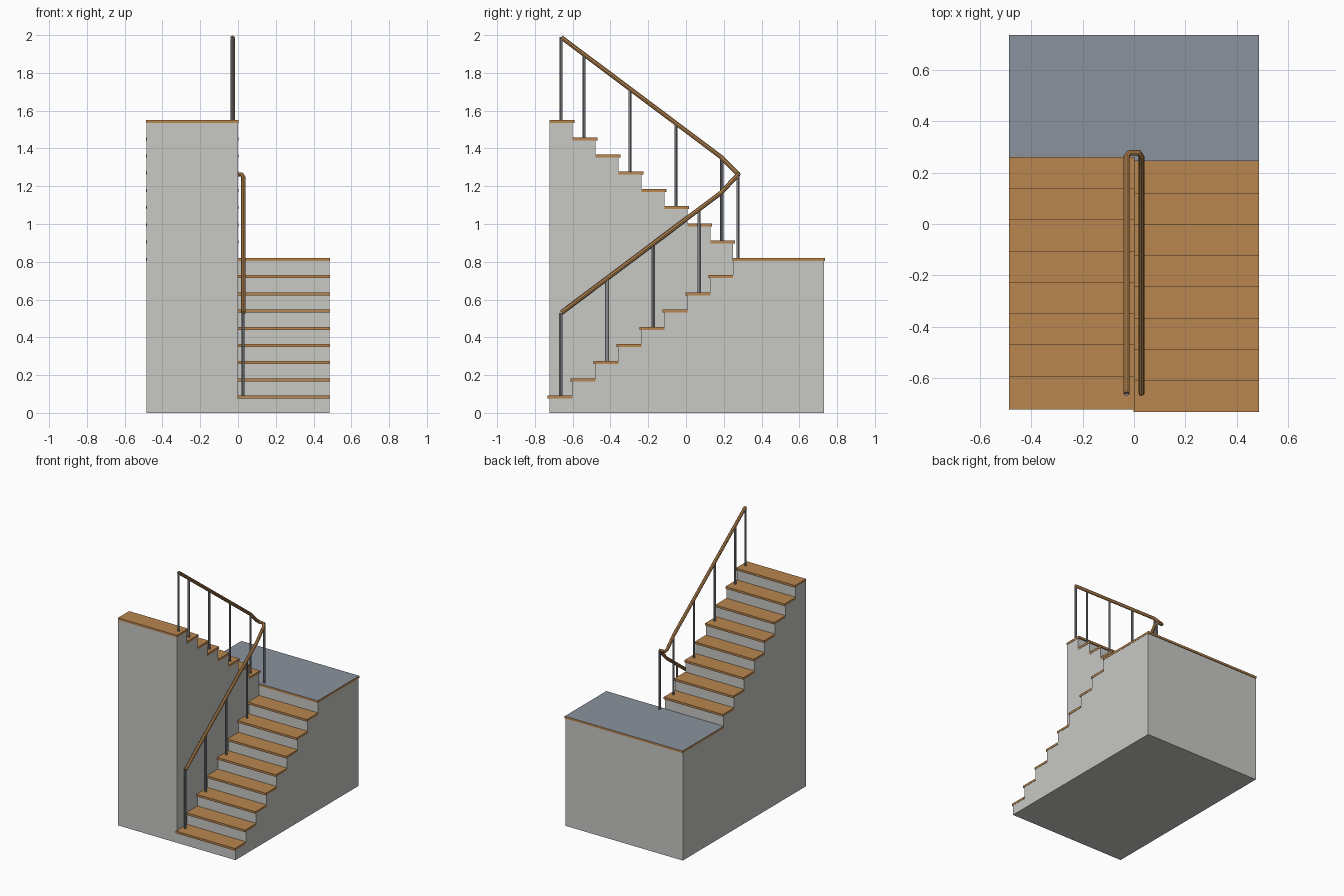
import bpy
import bmesh
from mathutils import Vector

if "Cube" in bpy.data.objects:
    bpy.data.objects.remove(bpy.data.objects["Cube"], do_unlink=True)

HALF = 0.485            # half width of the staircase
RISE, RUN, STEPS = 0.0912, 0.1215, 8
FRONT, TURN, BACK = -0.722, 0.25, 0.73
THICK, NOSE = 0.016, 0.01
LANDING = RISE * (STEPS + 1)
RAIL_X = 0.029


def material(name, colour):
    mat = bpy.data.materials.new(name)
    mat.use_nodes = True
    mat.diffuse_color = (*colour, 1)
    mat.node_tree.nodes["Principled BSDF"].inputs["Base Color"].default_value = (*colour, 1)
    return mat


wood = material("warm wood", (0.48, 0.24, 0.08))
concrete = material("pale concrete", (0.58, 0.58, 0.56))
carpet = material("blue grey floor", (0.26, 0.29, 0.34))
metal = material("grey metal", (0.25, 0.26, 0.28))


def finish(bm, name, *mats):
    bmesh.ops.recalc_face_normals(bm, faces=bm.faces)
    mesh = bpy.data.meshes.new(name)
    bm.to_mesh(mesh)
    bm.free()
    obj = bpy.data.objects.new(name, mesh)
    bpy.context.collection.objects.link(obj)
    for mat in mats:
        mesh.materials.append(mat)
    return obj


def add_box(bm, low, high):
    verts = bmesh.ops.create_cube(bm, size=1)["verts"]
    low, high = Vector(low), Vector(high)
    for v in verts:
        v.co = (low + high) / 2 + v.co * (high - low)


def box(name, low, high, *mats):
    bm = bmesh.new()
    add_box(bm, low, high)
    return finish(bm, name, *mats)


def flight(name, x0, x1, start, way, base):
    """Solid stepped body with one wooden tread on each step."""
    profile = [(start, 0)]
    treads = bmesh.new()
    for k in range(STEPS):
        riser, top = start + way * RUN * k, base + RISE * (k + 1)
        end = riser + way * RUN
        profile += [(riser, top - THICK), (end, top - THICK)]
        ys = sorted((riser - way * NOSE, end))
        add_box(treads, (x0 - 0.002, ys[0], top - THICK), (x1 + 0.002, ys[1], top))
    profile.append((start + way * RUN * STEPS, 0))
    bm = bmesh.new()
    face = bm.faces.new([bm.verts.new((x0, y, z)) for y, z in profile])
    out = bmesh.ops.extrude_face_region(bm, geom=[face])["geom"]
    moved = [g for g in out if isinstance(g, bmesh.types.BMVert)]
    bmesh.ops.translate(bm, verts=moved, vec=(x1 - x0, 0, 0))
    finish(bm, name + "_body", concrete)
    finish(treads, name + "_treads", wood)


# Two flights, side by side, climbing in opposite directions
flight("lower_flight", 0, HALF, FRONT, 1, 0)
flight("upper_flight", -HALF, 0, TURN, -1, LANDING)

# Landing block, with a wood-edged slab whose top face is the floor
box("landing_body", (-HALF, TURN, 0), (HALF, BACK, LANDING - THICK), concrete)
slab = box("landing_slab", (-HALF - 0.002, TURN - 0.005, LANDING - THICK),
           (HALF + 0.002, BACK + 0.006, LANDING), wood, carpet)
for poly in slab.data.polygons:
    poly.material_index = int(poly.normal.z > 0.5)

# Handrail, one continuous tube that turns back above the landing
path = [(RAIL_X, -0.66, 0.53), (RAIL_X, 0.185, 1.165), (RAIL_X, 0.262, 1.247),
        (0.019, 0.277, 1.262), (-0.019, 0.277, 1.264), (-RAIL_X, 0.262, 1.278),
        (-RAIL_X, 0.185, 1.355), (-RAIL_X, -0.66, 1.988)]
curve = bpy.data.curves.new("handrail", "CURVE")
curve.dimensions = "3D"
curve.bevel_depth = 0.012
curve.bevel_resolution = 2
curve.use_fill_caps = True
spline = curve.splines.new("POLY")
spline.points.add(len(path) - 1)
for point, co in zip(spline.points, path):
    point.co = (*co, 1)
    point.radius = 1
handrail = bpy.data.objects.new("handrail", curve)
bpy.context.collection.objects.link(handrail)
curve.materials.append(wood)


def rail_height(y, a, b):
    t = (y - a[1]) / (b[1] - a[1])
    return a[2] + t * (b[2] - a[2])


# Balusters: on every second step, plus the landing and the top step
posts = [(0.024, 0.275, LANDING, path[3][2])]
for k in range(0, STEPS, 2):
    y = FRONT + RUN * (k + 0.5)
    posts.append((RAIL_X - 0.002, y, RISE * (k + 1), rail_height(y, path[0], path[1])))
for k in (0, 2, 4, 6, 7):
    y = TURN - RUN * (k + 0.5)
    posts.append((-RAIL_X, y, LANDING + RISE * (k + 1), rail_height(y, path[6], path[7])))

bm = bmesh.new()
for x, y, bottom, top in posts:
    made = bmesh.ops.create_cone(bm, cap_ends=True, segments=12, radius1=0.008,
                                 radius2=0.008, depth=top - bottom)
    bmesh.ops.translate(bm, verts=made["verts"], vec=(x, y, (top + bottom) / 2))
balusters = finish(bm, "balusters", metal)

# Smooth shading on the round parts
bpy.ops.object.select_all(action="DESELECT")
balusters.select_set(True)
handrail.select_set(True)
bpy.context.view_layer.objects.active = handrail
bpy.ops.object.convert(target="MESH")
bpy.ops.object.shade_smooth_by_angle()
